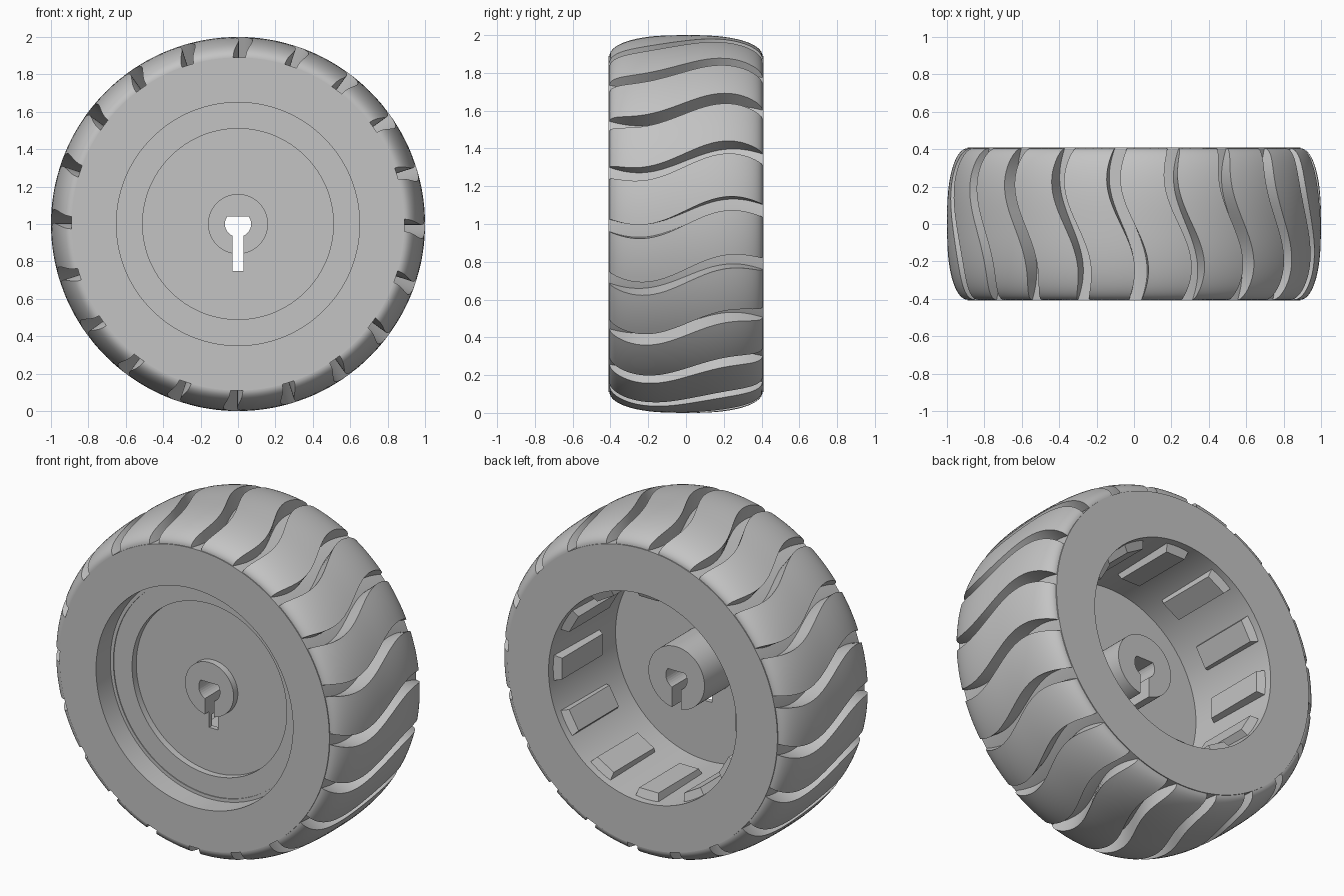
import bpy, bmesh, math

cube = bpy.data.objects.get("Cube")
if cube:
    bpy.data.objects.remove(cube, do_unlink=True)

HUB_Z = 1.0
HALF = 0.405      # half width of the tread
FLOOR = 0.89      # radius at the bottom of the grooves
LUGS, PADS = 20, 12

grey = bpy.data.materials.new("plain grey")
grey.use_nodes = True
colour = (0.55, 0.55, 0.55, 1)
grey.diffuse_color = colour
grey.node_tree.nodes["Principled BSDF"].inputs["Base Color"].default_value = colour


def polar(r, a, y):
    """Point at radius r and angle a around the axle."""
    return (r * math.cos(a), y, HUB_Z + r * math.sin(a))


def finish(name, bm, smooth=True):
    bmesh.ops.remove_doubles(bm, verts=bm.verts, dist=1e-5)
    bmesh.ops.recalc_face_normals(bm, faces=bm.faces)
    mesh = bpy.data.meshes.new(name)
    bm.to_mesh(mesh)
    bm.free()
    mesh.materials.append(grey)
    ob = bpy.data.objects.new(name, mesh)
    bpy.context.collection.objects.link(ob)
    bpy.ops.object.select_all(action='DESELECT')
    ob.select_set(True)
    bpy.context.view_layer.objects.active = ob
    if smooth:
        bpy.ops.object.shade_smooth_by_angle(angle=math.radians(30))
    return ob


def lathe(name, profile, segments=128):
    """Spin a (radius, y) profile that starts and ends on the axle."""
    bm = bmesh.new()
    verts = [bm.verts.new((r, y, HUB_Z)) for r, y in profile]
    edges = [bm.edges.new(pair) for pair in zip(verts, verts[1:])]
    bmesh.ops.spin(bm, geom=verts + edges, cent=(0, 0, HUB_Z), axis=(0, 1, 0),
                   angle=math.tau, steps=segments, use_merge=True)
    return finish(name, bm)


# Wheel body: front recess and boss, rim, deep rear cavity and hub
body = lathe("wheel_body", [
    (0, -0.27), (0.16, -0.27), (0.16, -0.23), (0.51, -0.23), (0.51, -0.27),
    (0.63, -0.27), (0.63, -0.275), (0.65, -0.275), (0.65, -0.41),
    (FLOOR, -0.41), (FLOOR, 0.41), (0.62, 0.41), (0.605, -0.2),
    (0.185, -0.2), (0.185, 0.09), (0, 0.09)])

# Keyed axle hole: flat-topped circle with a slot running down
top = math.asin(0.04 / 0.07)
low = -math.acos(0.03 / 0.07)
side = [(0.07 * math.cos(a), 0.07 * math.sin(a))
        for a in (top + (low - top) * i / 10 for i in range(11))]
side.append((0.03, -0.25))
outline = side + [(-x, z) for x, z in reversed(side)]
bm = bmesh.new()
face = bm.faces.new([bm.verts.new((x, -0.6, HUB_Z + z)) for x, z in outline])
hole = bmesh.ops.extrude_face_region(bm, geom=[face])
bmesh.ops.translate(bm, vec=(0, 1.2, 0),
                    verts=[v for v in hole["geom"] if isinstance(v, bmesh.types.BMVert)])
cutter = finish("axle_hole_cutter", bm, smooth=False)
cutter.hide_render = True
cut = body.modifiers.new("axle_hole", 'BOOLEAN')
cut.object = cutter
cut.operation = 'DIFFERENCE'
cut.solver = 'EXACT'
bpy.context.view_layer.objects.active = body
bpy.ops.object.modifier_move_to_index(modifier=cut.name, index=0)
bpy.ops.object.modifier_apply(modifier=cut.name)
bpy.data.objects.remove(cutter, do_unlink=True)


# Tread: crowned lugs separated by wavy grooves
def crown(y):
    t = min(1, abs(y) / HALF)
    return FLOOR + 0.11 * math.sqrt(1 - t ** 2.6)


def groove(k, y):
    return k * math.tau / LUGS + 0.035 + 0.077 * math.sin(math.tau * y)


ROWS, COLS, GAP = 36, 8, 0.037
bm = bmesh.new()
for k in range(LUGS):
    outer, inner = [], []
    for i in range(ROWS + 1):
        y = -HALF * math.cos(math.pi * i / ROWS)
        a0, a1 = groove(k, y) + GAP, groove(k + 1, y) - GAP
        angles = [a0 + (a1 - a0) * j / COLS for j in range(COLS + 1)]
        outer.append([bm.verts.new(polar(crown(y), a, y)) for a in angles])
        inner.append([bm.verts.new(polar(FLOOR - 0.02, a, y)) for a in angles])
    for i in range(ROWS):
        for j in range(COLS):
            for g in (outer, inner):
                bm.faces.new((g[i][j], g[i + 1][j], g[i + 1][j + 1], g[i][j + 1]))
        for j in (0, COLS):
            bm.faces.new((outer[i][j], outer[i + 1][j], inner[i + 1][j], inner[i][j]))
    for i in (0, ROWS):
        for j in range(COLS):
            bm.faces.new((outer[i][j], outer[i][j + 1], inner[i][j + 1], inner[i][j]))
finish("tread_lugs", bm)

# Raised pads with sloped sides around the rear cavity
bm = bmesh.new()
for k in range(PADS):
    mid = k * math.tau / PADS
    rings = []
    for r, half, y0, y1 in ((0.63, 0.125, -0.06, 0.37), (0.575, 0.11, -0.03, 0.35)):
        rings.append([bm.verts.new(polar(r, mid + s * half, y))
                      for s, y in ((-1, y0), (1, y0), (1, y1), (-1, y1))])
    base, tip = rings
    bm.faces.new(base)
    bm.faces.new(tip)
    for i in range(4):
        j = (i + 1) % 4
        bm.faces.new((base[i], base[j], tip[j], tip[i]))
finish("cavity_pads", bm, smooth=False)
